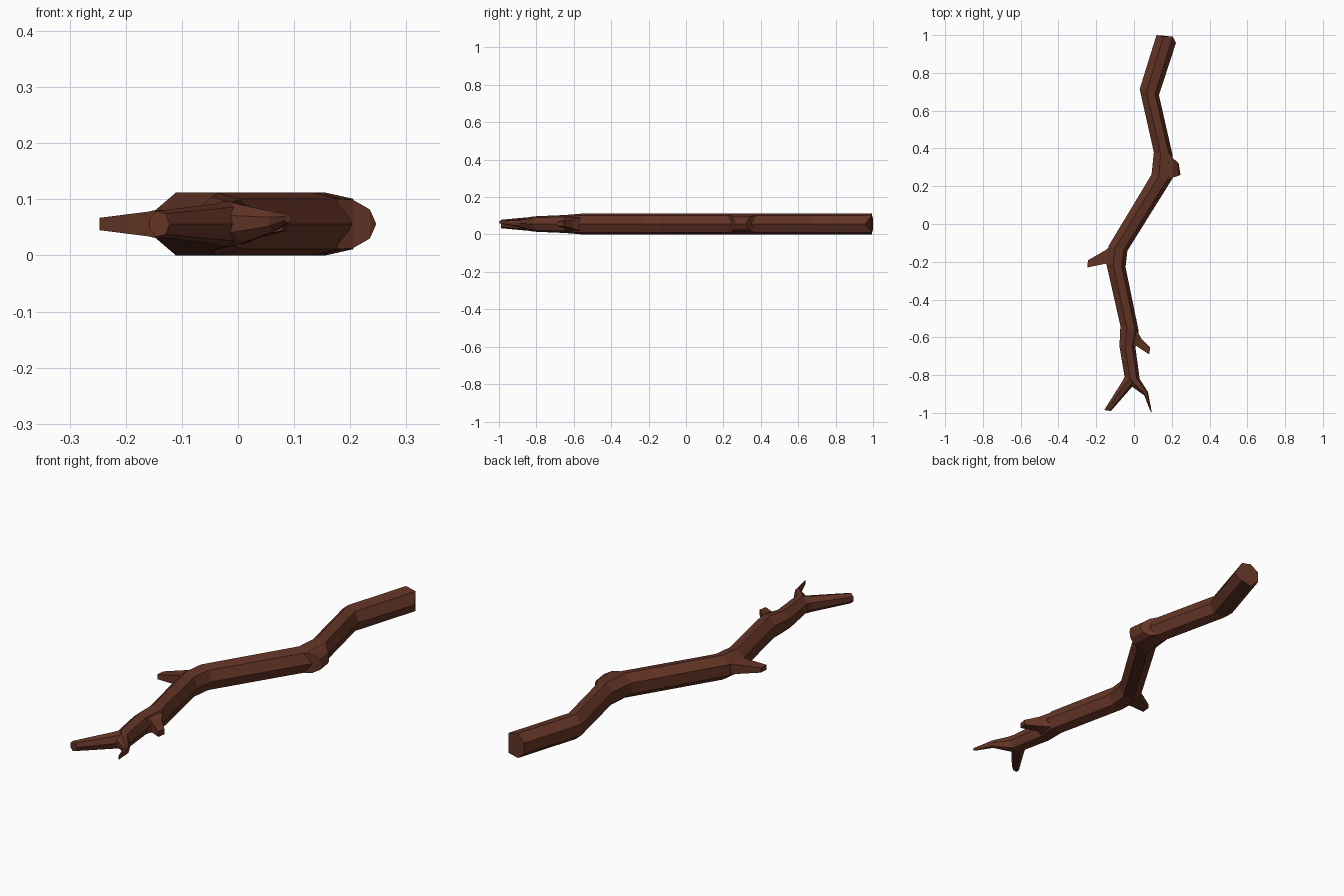
import bpy, bmesh, math

ZC = 0.056
bark = bpy.data.materials.new("bark")
bark.diffuse_color = (0.125, 0.034, 0.019, 1)

# Cross-sections: (position between left and right edge, height factor)
ANG = [2 * math.pi * i / 7 for i in range(7)]
HEPT = [((math.cos(a) + 0.901) / 1.901, math.sin(a) / 0.975) for a in ANG]
QUAD = [(1, 1), (0, 1), (0, -1), (1, -1)]


def loft(name, profile, rings):
    """Skin rings of (left x, left y, right x, right y, half height, z centre)."""
    bm = bmesh.new()
    n = len(profile)
    loops = []
    for lx, ly, rx, ry, h, zc in rings:
        loops.append([bm.verts.new((lx + (rx - lx) * t, ly + (ry - ly) * t, zc + h * s))
                      for t, s in profile])
    for a, b in zip(loops, loops[1:]):
        for i in range(n):
            j = (i + 1) % n
            bm.faces.new((a[i], a[j], b[j], b[i]))
    bm.faces.new(loops[0])
    bm.faces.new(loops[-1][::-1])
    bmesh.ops.recalc_face_normals(bm, faces=bm.faces)
    me = bpy.data.meshes.new(name)
    bm.to_mesh(me)
    bm.free()
    ob = bpy.data.objects.new(name, me)
    me.materials.append(bark)
    bpy.context.collection.objects.link(ob)
    return ob


# Main crooked stem, seven-sided
H = 0.056
stem = loft("stem", HEPT, [
    (0.119, 1.0, 0.222, 0.98, H, ZC),
    (0.030, 0.714, 0.132, 0.682, H, ZC),
    (0.105, 0.380, 0.205, 0.362, H, ZC),
    (0.093, 0.262, 0.203, 0.240, H, ZC),
    (-0.135, -0.117, -0.035, -0.142, H, ZC),
    (-0.147, -0.208, -0.045, -0.227, H, ZC),
    (-0.072, -0.540, 0.025, -0.568, H, ZC),
    (-0.077, -0.646, 0.007, -0.650, 0.048, ZC),
    (-0.050, -0.810, 0.030, -0.820, 0.041, ZC)])
# The sawn end slants back at its outermost corner
stem.data.vertices[0].co = (0.222, 0.958, ZC)
for i in (1, 6):
    stem.data.vertices[i].co.x, stem.data.vertices[i].co.y = 0.205, 0.992

# Fork at the thin end
loft("left_fork", HEPT, [
    (-0.050, -0.810, 0.030, -0.820, 0.041, ZC),
    (-0.060, -0.830, -0.010, -0.862, 0.036, ZC),
    (-0.158, -0.985, -0.122, -0.990, 0.023, ZC)])
loft("right_fork", HEPT, [
    (-0.050, -0.810, 0.030, -0.820, 0.041, ZC),
    (-0.012, -0.860, 0.040, -0.835, 0.034, ZC),
    (0.055, -0.908, 0.074, -0.890, 0.018, 0.060),
    (0.084, -0.985, 0.095, -1.0, 0.008, 0.066)])

# Side twigs and knot
loft("left_twig", QUAD, [
    (-0.125, -0.117, -0.138, -0.208, 0.027, ZC),
    (-0.150, -0.138, -0.160, -0.212, 0.022, ZC),
    (-0.244, -0.192, -0.247, -0.230, 0.011, ZC)])
loft("right_twig", QUAD, [
    (0.012, -0.560, -0.005, -0.650, 0.036, ZC),
    (0.040, -0.608, 0.012, -0.645, 0.024, ZC),
    (0.086, -0.655, 0.080, -0.690, 0.012, ZC)])
loft("knot", QUAD, [
    (0.178, 0.385, 0.176, 0.230, 0.045, ZC),
    (0.202, 0.352, 0.205, 0.246, 0.043, ZC),
    (0.225, 0.332, 0.235, 0.255, 0.026, ZC),
    (0.236, 0.322, 0.246, 0.262, 0.001, ZC)])
